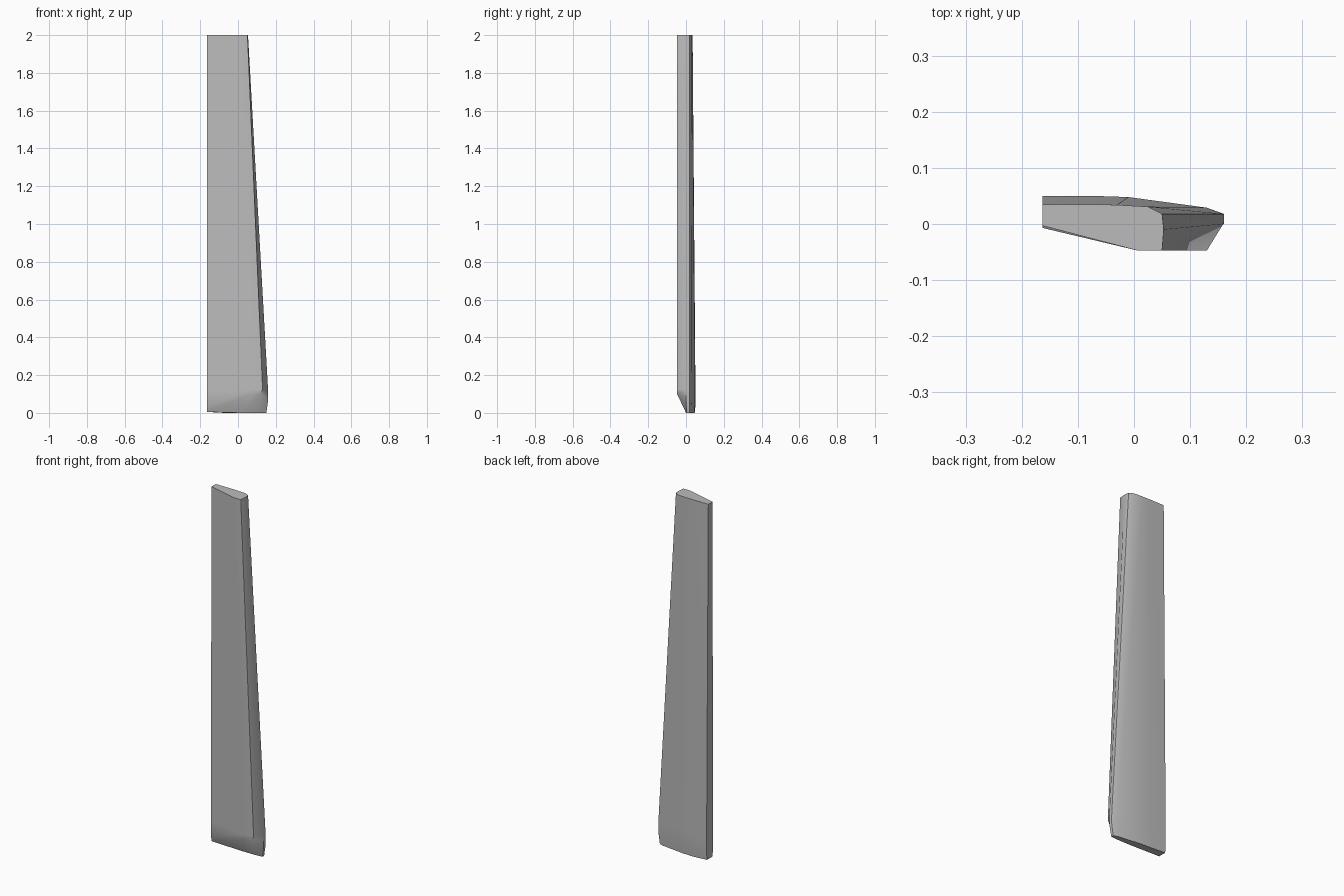
import bpy
import bmesh
import math

# One plain gray for the whole blade
gray = bpy.data.materials.new("plain gray")
gray.diffuse_color = (0.5, 0.5, 0.5, 1)

# Matching outlines, counter-clockwise from the front left corner
foot = [(-0.163, 0.0, 0.005), (0.02, 0.0, 0.0), (0.11, 0.0, 0.0), (0.15, 0.003, 0.0),
        (0.15, 0.018, 0.0), (0.125, 0.026, 0.0), (-0.01, 0.043, 0.0),
        (-0.07, 0.046, 0.0), (-0.163, 0.046, 0.005)]
shoulder = [(-0.163, -0.007, 0.035), (0.08, -0.047, 0.1), (0.118, -0.047, 0.1), (0.16, 0.0, 0.07),
            (0.16, 0.018, 0.07), (0.13, 0.029, 0.07), (-0.01, 0.048, 0.06),
            (-0.07, 0.05, 0.05), (-0.163, 0.05, 0.04)]
corner = [(-0.163, -0.007, 0.12), (0.08, -0.047, 0.125), (0.13, -0.047, 0.125), (0.159, 0.0, 0.125),
          (0.159, 0.018, 0.125), (0.13, 0.029, 0.125), (-0.01, 0.048, 0.125),
          (-0.07, 0.05, 0.125), (-0.163, 0.05, 0.125)]
tip = [(-0.163, -0.003, 2), (0.005, -0.047, 2), (0.05, -0.047, 2), (0.053, -0.01, 2),
       (0.05, 0.018, 2), (0.024, 0.031, 2), (-0.03, 0.034, 2),
       (-0.07, 0.035, 2), (-0.163, 0.035, 2)]

# Tapered blade lofted through the outlines
bm = bmesh.new()
rings = [[bm.verts.new(p) for p in outline] for outline in (foot, shoulder, corner, tip)]
for low, high in zip(rings, rings[1:]):
    for i in range(len(low)):
        j = (i + 1) % len(low)
        bm.faces.new((low[i], low[j], high[j], high[i]))

# Flat end caps
bm.faces.new(rings[0][::-1])
bm.faces.new(rings[-1])
bmesh.ops.recalc_face_normals(bm, faces=bm.faces)

mesh = bpy.data.meshes.new("blade")
bm.to_mesh(mesh)
bm.free()
mesh.materials.append(gray)
blade = bpy.data.objects.new("blade", mesh)
bpy.context.collection.objects.link(blade)

# Smooth broad sides, crisp corners
bpy.context.view_layer.objects.active = blade
blade.select_set(True)
bpy.ops.object.shade_smooth_by_angle(angle=math.radians(30))
